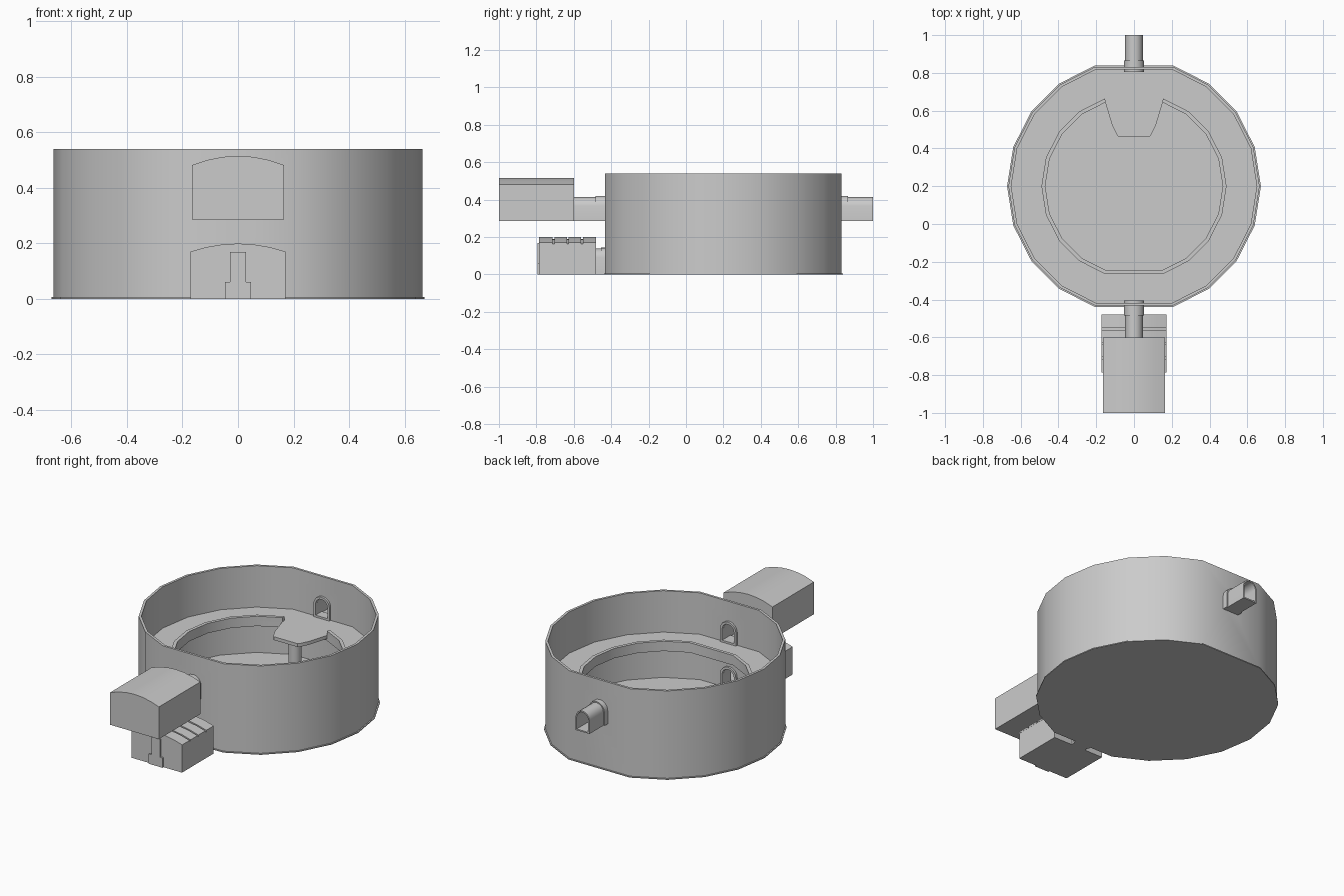
import bpy, bmesh, math

if "Cube" in bpy.data.objects:
    bpy.data.objects.remove(bpy.data.objects["Cube"])

CY = 0.2          # drum centre on y
WALL = 0.012


def prism(name, pts, a, b, axis='Z'):
    """Extrude a 2D profile: (x, y) along Z or (x, z) along Y."""
    bm = bmesh.new()
    place = (lambda p, t: (p[0], p[1], t)) if axis == 'Z' else (lambda p, t: (p[0], t, p[1]))
    lo = [bm.verts.new(place(p, a)) for p in pts]
    hi = [bm.verts.new(place(p, b)) for p in pts]
    bm.faces.new(lo)
    bm.faces.new(hi[::-1])
    n = len(pts)
    for i in range(n):
        bm.faces.new((lo[i], hi[i], hi[(i + 1) % n], lo[(i + 1) % n]))
    bmesh.ops.recalc_face_normals(bm, faces=bm.faces)
    me = bpy.data.meshes.new(name)
    bm.to_mesh(me)
    bm.free()
    ob = bpy.data.objects.new(name, me)
    bpy.context.collection.objects.link(ob)
    return ob


def cut(ob, *cutters):
    for c in cutters:
        m = ob.modifiers.new("cut", 'BOOLEAN')
        m.operation, m.solver, m.object = 'DIFFERENCE', 'EXACT', c
        bpy.context.view_layer.objects.active = ob
        bpy.ops.object.modifier_apply(modifier=m.name)
        bpy.data.objects.remove(c)
    return ob


def ring(r):
    """20-gon with the front and back corners flattened off."""
    return [(r * math.cos(math.radians(18 * i)), CY + r * math.sin(math.radians(18 * i)))
            for i in range(20) if i not in (5, 15)]


def door(w, z0, z1, n=8):
    """Round-topped doorway profile of half width w."""
    return [(-w, z0), (w, z0)] + [(w * math.cos(math.pi * i / n), z1 - w + w * math.sin(math.pi * i / n))
                                  for i in range(n + 1)]


def vault(w, z0, zs, zt, n=6):
    """Room profile with a shallow arched roof."""
    top = [(w - 2 * w * i / n, zs + (zt - zs) * (1 - (1 - 2 * i / n) ** 2)) for i in range(n + 1)]
    return [(-w, z0), (w, z0)] + top


def corridor(name, y0, y1, z0, z1, w=0.047, t=0.008):
    return cut(prism(name, door(w, z0, z1), y0, y1, 'Y'),
               prism("c", door(w - t, z0 + t, z1 - t), y0 - 0.05, y1 + 0.05, 'Y'))


# Drum wall with base flange, floor and three doorways
wall = cut(prism("drum_wall", ring(0.665), 0.0, 0.54), prism("c", ring(0.65), -0.1, 0.7))
for y, z0, z1 in ((0.83, 0.29, 0.41), (-0.43, 0.29, 0.41), (-0.43, 0.008, 0.132)):
    cut(wall, prism("c", door(0.04, z0, z1), y - 0.1, y + 0.1, 'Y'))
prism("base_flange", ring(0.672), 0.0, 0.006)
prism("arena_floor", ring(0.655), 0.001, 0.01)

# Balcony slab with a low parapet, open where the platform juts in
cut(prism("balcony", ring(0.655), 0.255, 0.287), prism("c", ring(0.47), 0.2, 0.4))
parapet = cut(prism("parapet", ring(0.49), 0.28, 0.315), prism("c", ring(0.47), 0.2, 0.4))
cut(parapet, prism("c", [(-0.15, 0.63), (0.15, 0.63), (0.16, 0.75), (-0.16, 0.75)], 0.2875, 0.4))

# Platform and its round pillar
prism("platform", [(-0.16, 0.67), (-0.115, 0.52), (-0.09, 0.47), (-0.08, 0.46),
                   (0.08, 0.46), (0.09, 0.47), (0.115, 0.52), (0.16, 0.67)], 0.268, 0.2885)
prism("pillar", [(0.037 * math.cos(math.pi * i / 8), 0.55 + 0.037 * math.sin(math.pi * i / 8))
                 for i in range(16)], 0.005, 0.27)

# Corridors
corridor("back_corridor", 0.82, 1.0, 0.285, 0.413)
corridor("front_corridor", -0.61, -0.42, 0.285, 0.413)
corridor("lower_corridor", -0.49, -0.42, 0.0, 0.138)

# Door frames around each passage
for name, y0, y1, z0, z1 in (("back_frame", 0.805, 0.865, 0.285, 0.42),
                             ("front_frame", -0.485, -0.405, 0.285, 0.42),
                             ("lower_frame", -0.455, -0.405, 0.0, 0.144)):
    corridor(name, y0, y1, z0, z1, 0.054, 0.014)

# Upper room: hollow, with a doorway to the corridor
cut(prism("upper_room", vault(0.165, 0.285, 0.482, 0.515), -1.0, -0.6, 'Y'),
    prism("c", vault(0.153, 0.297, 0.47, 0.503), -0.988, -0.612, 'Y'),
    prism("c", door(0.039, 0.298, 0.405), -0.65, -0.55, 'Y'))

# Lower room: hollow, with roof panels and a stepped front buttress
cut(prism("lower_room", vault(0.171, 0.0, 0.162, 0.19), -0.785, -0.48, 'Y'),
    prism("c", vault(0.159, 0.012, 0.152, 0.18), -0.773, -0.492, 'Y'),
    prism("c", door(0.039, 0.013, 0.13), -0.53, -0.43, 'Y'))
step = 0.305 / 4
for i in range(4):
    y = -0.785 + i * step
    prism(f"roof_panel_{i + 1}", vault(0.172, 0.16, 0.17, 0.199), y + (0.005 if i else 0),
          y + step - (0.005 if i < 3 else 0), 'Y')
prism("front_buttress", [(-0.047, 0), (0.047, 0), (0.047, 0.06), (0.028, 0.06), (0.028, 0.168),
                         (-0.028, 0.168), (-0.028, 0.06), (-0.047, 0.06)], -0.795, -0.78, 'Y')

# Smooth the curved walls, keep hard edges crisp
bpy.ops.object.select_all(action='SELECT')
bpy.context.view_layer.objects.active = wall
bpy.ops.object.shade_smooth_by_angle(angle=math.radians(32))
